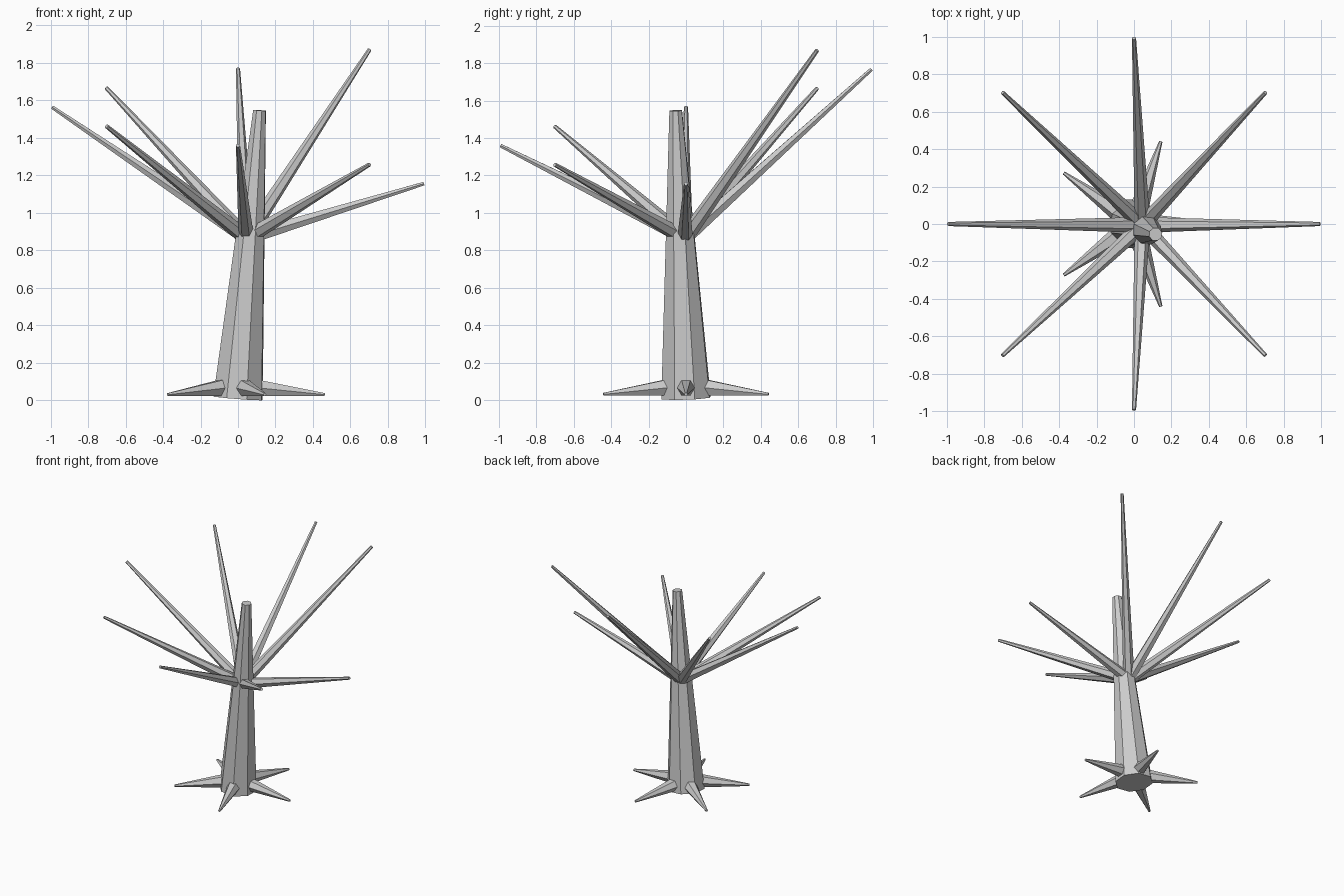
import bpy, bmesh
from math import sin, cos, pi, radians
from mathutils import Vector, Matrix

if "Cube" in bpy.data.objects:
    bpy.data.objects.remove(bpy.data.objects["Cube"])


def limb(name, start, end, r1, r2, sides):
    """Tapered, capped, flat-shaded limb between two points."""
    start, end = Vector(start), Vector(end)
    axis = end - start
    turn = axis.to_track_quat('Z', 'Y').to_matrix().to_4x4()
    place = Matrix.Translation((start + end) / 2) @ turn @ Matrix.Rotation(pi / 2, 4, 'Z')
    bm = bmesh.new()
    bmesh.ops.create_cone(bm, cap_ends=True, segments=sides, radius1=r1,
                          radius2=r2, depth=axis.length, matrix=place)
    mesh = bpy.data.meshes.new(name)
    bm.to_mesh(mesh)
    bm.free()
    obj = bpy.data.objects.new(name, mesh)
    bpy.context.collection.objects.link(obj)
    return obj


# Leaning trunk
limb("trunk", (0, 0, 0.011), (0.115, -0.055, 1.547), 0.14, 0.036, 8)

# Eight branches, tips stepping down around the crown
for i in range(8):
    a = radians(45 + 45 * i)
    limb(f"branch_{i + 1}", (0.045, -0.005, 0.865),
         (0.992 * cos(a), 0.992 * sin(a), 1.87 - 0.102 * i), 0.042, 0.011, 6)

# Five roots spreading along the ground
for i in range(5):
    a = radians(72 * i)
    limb(f"root_{i + 1}", (0.1 * cos(a), 0.1 * sin(a), 0.067),
         (0.463 * cos(a), 0.463 * sin(a), 0.03), 0.05, 0.009, 6)
